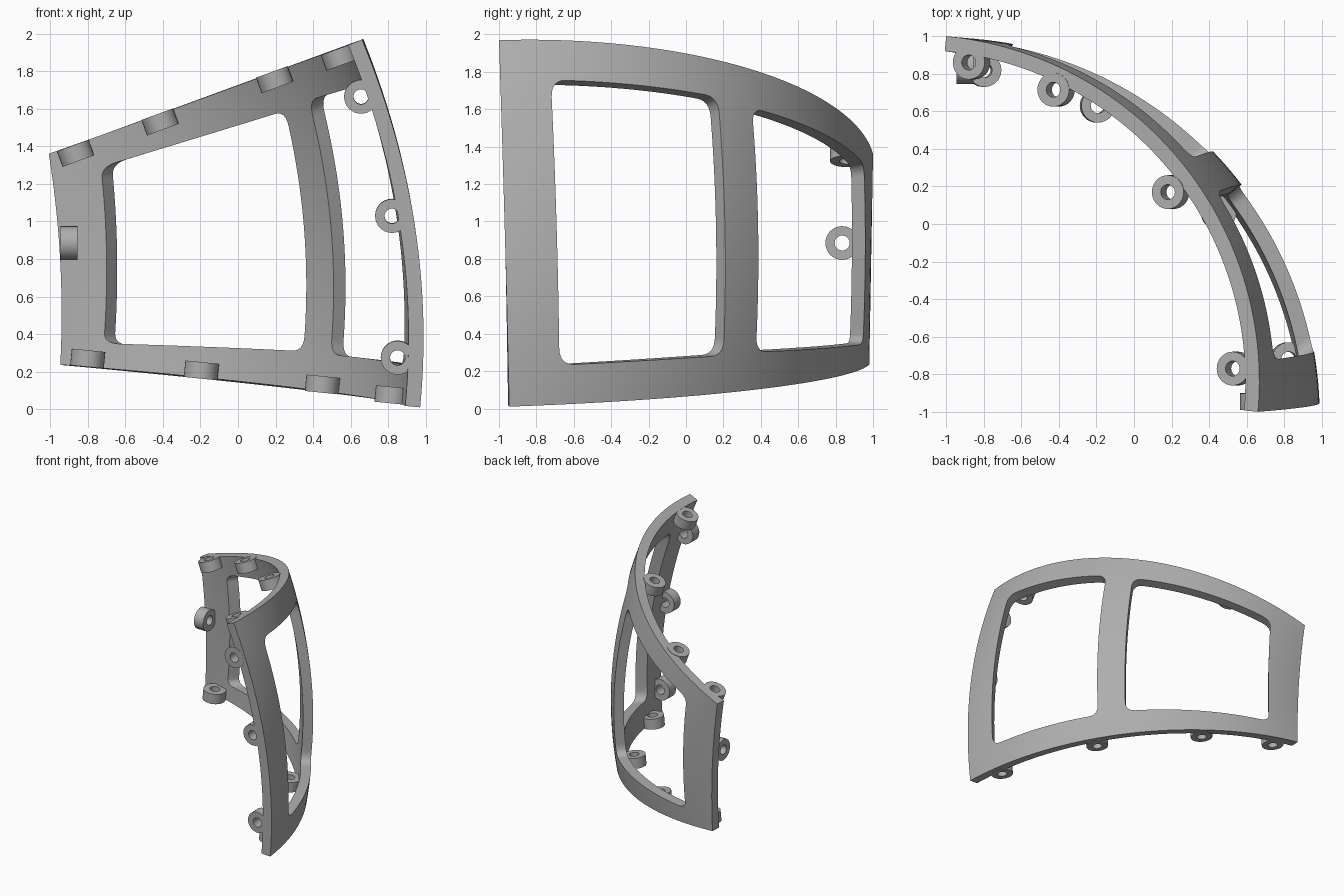
import bpy, bmesh, math
from mathutils import Vector

cube = bpy.data.objects.get("Cube")
if cube:
    bpy.data.objects.remove(cube, do_unlink=True)

LENGTH, HEIGHT, THICK = 3.0, 1.75, 0.08

grey = bpy.data.materials.new("plain_grey")
grey.use_nodes = True
colour = (0.42, 0.42, 0.42, 1)
grey.diffuse_color = colour
grey.node_tree.nodes["Principled BSDF"].inputs["Base Color"].default_value = colour


def add_object(name, bm):
    bmesh.ops.recalc_face_normals(bm, faces=bm.faces)
    mesh = bpy.data.meshes.new(name)
    bm.to_mesh(mesh)
    bm.free()
    mesh.materials.append(grey)
    obj = bpy.data.objects.new(name, mesh)
    bpy.context.collection.objects.link(obj)
    return obj


def smooth(obj):
    bpy.ops.object.select_all(action='DESELECT')
    obj.select_set(True)
    bpy.context.view_layer.objects.active = obj
    bpy.ops.object.shade_smooth_by_angle(angle=math.radians(30))


# Curved shell: three plan arcs (bottom, middle, top) blended over the height
def arc(p0, p1, sagitta, u):
    p0, p1 = Vector(p0), Vector(p1)
    half = (p1 - p0) / 2
    out = Vector((half.y, -half.x)).normalized()
    radius = (half.length ** 2 + sagitta ** 2) / (2 * sagitta)
    centre = p0 + half - out * (radius - sagitta)
    a = math.asin(half.length / radius) * (2 * u - 1)
    return centre + radius * (out * math.cos(a) + half.normalized() * math.sin(a))


def surface(u, v):
    low = arc((0.97, -0.945), (-0.94, 0.98), 0.50, u)
    mid = arc((0.94, -0.97), (-0.945, 0.99), 0.558, u)
    top = arc((0.66, -1.0), (-1.0, 1.0), 0.535, u)
    z_low = 0.01 + 0.118 * (0.97 - low.x) + 0.08 * u * (1 - u)
    z_top = 1.36 + 0.367 * (top.x + 1)
    xy = low * (2 * v - 1) * (v - 1) + mid * 4 * v * (1 - v) + top * v * (2 * v - 1)
    return Vector((xy.x, xy.y, z_low + (z_top - z_low) * v))


def bend(p):
    u, v, e = p.x / LENGTH, p.y / HEIGHT, 0.002
    du = surface(u + e, v) - surface(u - e, v)
    dv = surface(u, v + e) - surface(u, v - e)
    return surface(u, v) + du.cross(dv).normalized() * p.z


# Flat slab that becomes the frame
bm = bmesh.new()
bmesh.ops.create_grid(bm, x_segments=56, y_segments=28, size=0.5)
for v in bm.verts:
    v.co = ((v.co.x + 0.5) * LENGTH, (v.co.y + 0.5) * HEIGHT, 0)
ext = bmesh.ops.extrude_face_region(bm, geom=bm.faces[:])
for g in ext["geom"]:
    if isinstance(g, bmesh.types.BMVert):
        g.co.z = -THICK
frame = add_object("window_frame", bm)


# Rounded window cutters, wider on the inside at the two ends of the frame
def rounded(corners, z, radius=0.085, steps=6):
    pts = [Vector((u * LENGTH, v * HEIGHT, z)) for u, v in corners]
    loop = []
    for i, p in enumerate(pts):
        a = p + (pts[i - 1] - p).normalized() * radius
        b = p + (pts[(i + 1) % 4] - p).normalized() * radius
        for k in range(steps + 1):
            t = k / steps
            q = a * (1 - t) ** 2 + p * 2 * t * (1 - t) + b * t * t
            loop.append(q * 0.7 + (p + (a - p) * (1 - t) ** 2 + (b - p) * t * t) * 0.3)
    return loop


def cut_window(name, corners, flare_start, flare_end):
    bm = bmesh.new()
    inner = [(u + (flare_end if i in (1, 2) else -flare_start), v)
             for i, (u, v) in enumerate(corners)]
    outer_loop = [bm.verts.new(p) for p in rounded(corners, 0.02)]
    inner_loop = [bm.verts.new(p) for p in rounded(inner, -THICK - 0.02)]
    bm.faces.new(outer_loop)
    bm.faces.new(inner_loop[::-1])
    n = len(outer_loop)
    for i in range(n):
        j = (i + 1) % n
        bm.faces.new((outer_loop[i], inner_loop[i], inner_loop[j], outer_loop[j]))
    cutter = add_object(name, bm)
    cutter.hide_render = True
    mod = frame.modifiers.new(name, 'BOOLEAN')
    mod.operation, mod.solver, mod.object = 'DIFFERENCE', 'EXACT', cutter
    return cutter


cutters = [
    cut_window("front_window_cutter",
               [(0.096, 0.108), (0.418, 0.113), (0.418, 0.887), (0.096, 0.89)], 0.022, 0),
    cut_window("rear_window_cutter",
               [(0.495, 0.117), (0.902, 0.108), (0.89, 0.87), (0.495, 0.877)], 0, 0.022),
]
graph = bpy.context.evaluated_depsgraph_get()
frame.data = bpy.data.meshes.new_from_object(frame.evaluated_get(graph))
frame.modifiers.clear()
for c in cutters:
    bpy.data.objects.remove(c, do_unlink=True)

# Bend the slab into shape
bm = bmesh.new()
bm.from_mesh(frame.data)
bmesh.ops.triangulate(bm, faces=[f for f in bm.faces if len(f.verts) > 4])
for v in bm.verts:
    v.co = bend(v.co)
bm.to_mesh(frame.data)
bm.free()
smooth(frame)


# Mounting rings along the inner edges
def ring(name, centre, axis, outer=0.09, hole=0.04, depth=0.088, sides=32):
    bm = bmesh.new()
    turn = Vector((0, 0, 1)).rotation_difference(Vector(axis))
    section = [(outer, -1), (outer, 1), (hole, 1), (hole, -1)]
    loops = []
    for i in range(sides):
        a = math.tau * i / sides
        loops.append([bm.verts.new(Vector(centre) + turn @ Vector(
            (r * math.cos(a), r * math.sin(a), s * depth / 2))) for r, s in section])
    for i in range(sides):
        a, b = loops[i], loops[(i + 1) % sides]
        for k in range(4):
            m = (k + 1) % 4
            bm.faces.new((a[k], b[k], b[m], a[m]))
    smooth(add_object(name, bm))


groups = {
    "top_ring": ((-0.345, 0, 0.939),
                 [(-0.865, 0.86, 1.363), (-0.415, 0.715, 1.53), (0.195, 0.17, 1.755), (0.54, -0.77, 1.875)]),
    "bottom_ring": ((0.1, 0, 1),
                    [(-0.8, 0.82, 0.27), (-0.195, 0.63, 0.207), (0.45, 0.06, 0.132), (0.82, -0.72, 0.075)]),
    "front_ring": ((0, 1, 0.028),
                   [(0.655, -0.945, 1.665), (0.82, -0.925, 1.03), (0.85, -0.905, 0.275)]),
    "rear_ring": ((1, 0, 0), [(-0.9, 0.835, 0.885)]),
}
for name, (axis, centres) in groups.items():
    for i, centre in enumerate(centres):
        ring(f"{name}_{i + 1}", centre, axis)
